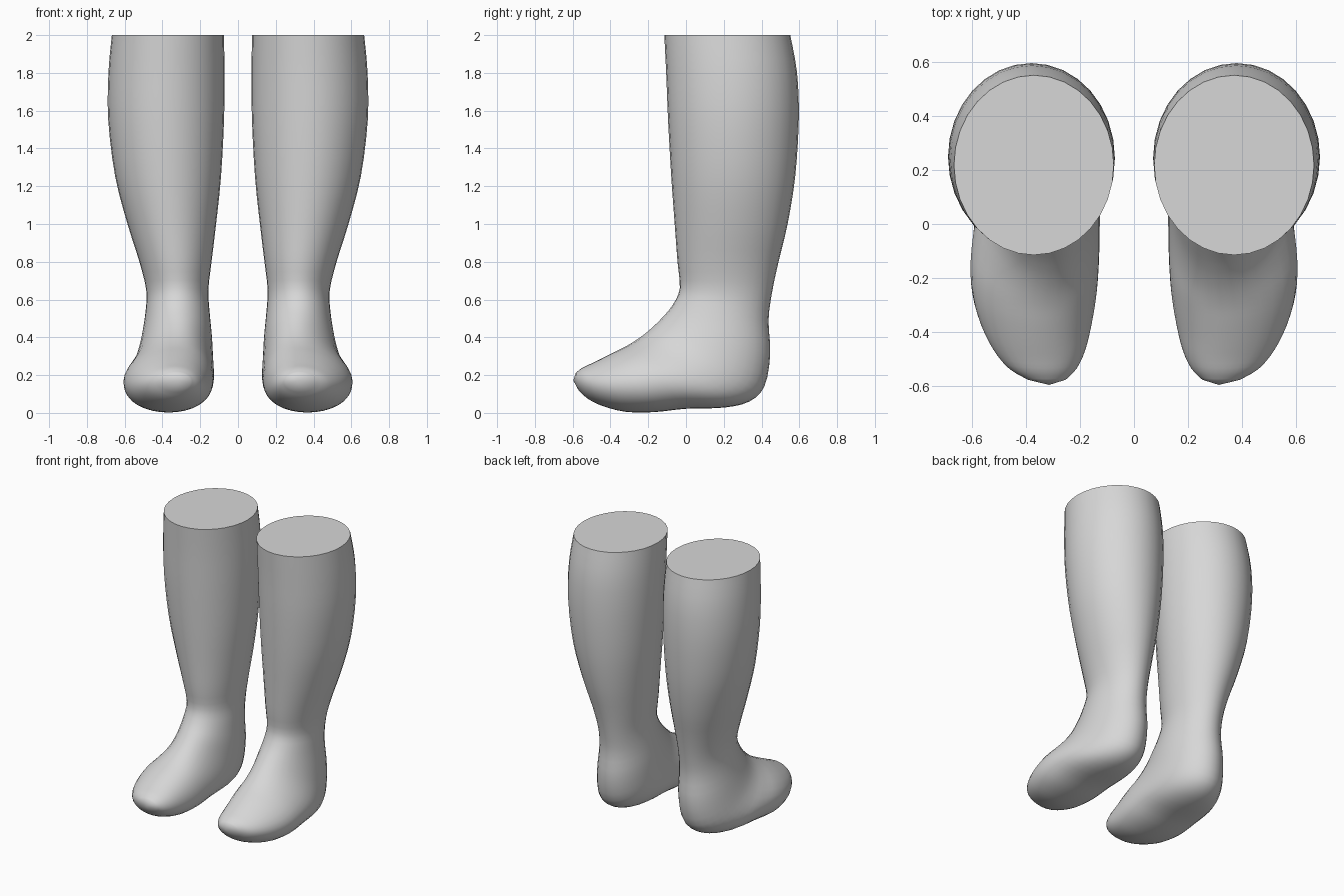
import bpy, bmesh, math
from mathutils import Vector

if "Cube" in bpy.data.objects:
    bpy.data.objects.remove(bpy.data.objects["Cube"])

SEG = 32    # points around each ring
STEPS = 3   # interpolated rings between stations

grey = bpy.data.materials.new("plain grey")
grey.diffuse_color = (0.68, 0.68, 0.68, 1)
grey.use_nodes = True
grey.node_tree.nodes["Principled BSDF"].inputs["Base Color"].default_value = grey.diffuse_color

# Stations from knee to toe: front y, z, back y, z, inner x, outer x
SHIN = [
    (-.115, 2.0, .552, 2.0, .075, .668),
    (-.105, 1.8, .588, 1.8, .071, .686),
    (-.095, 1.55, .597, 1.55, .074, .687),
    (-.078, 1.25, .578, 1.25, .090, .650),
    (-.060, 1.0, .538, 1.0, .116, .585),
    (-.045, .80, .490, .80, .140, .522),
    (-.033, .66, .456, .64, .157, .486),
    (-.070, .572, .437, .49, .150, .490),
]
FOOT = [
    (-.125, .505, .446, .31, .138, .510),
    (-.170, .460, .415, .14, .132, .535),
    (-.210, .425, .335, .06, .128, .562),
    (-.255, .391, .200, .028, .127, .590),
    (-.310, .357, .000, .022, .130, .606),
    (-.370, .327, -.170, .004, .139, .600),
    (-.440, .292, -.320, .006, .158, .567),
    (-.500, .262, -.440, .036, .181, .520),
    (-.550, .238, -.520, .075, .212, .465),
    (-.583, .212, -.570, .122, .252, .395),
]
# Add low-side bulge and instep ridge shift to each station
bulge = [0] * 8 + [.02, .04, .08, .11, .12, .12, .08, .04, .02, 0]
ridge = [0] * 8 + [.01, .02, .03, .04, .045, .04, .03, .02, .01, 0]
stations = [Vector(s + (b, r)) for s, b, r in zip(SHIN + FOOT, bulge, ridge)]


def smooth_path(pts):
    """Catmull-Rom interpolation of the stations."""
    out = []
    for i in range(len(pts) - 1):
        p0, p1 = pts[max(i - 1, 0)], pts[i]
        p2, p3 = pts[i + 1], pts[min(i + 2, len(pts) - 1)]
        for k in range(STEPS):
            t = k / STEPS
            out.append(.5 * (2 * p1 + (p2 - p0) * t
                             + (2 * p0 - 5 * p1 + 4 * p2 - p3) * t * t
                             + (3 * p1 - p0 - 3 * p2 + p3) * t ** 3))
    return out + [pts[-1]]


def ring_points(s, side):
    fy, fz, by, bz, xi, xo, low, shift = s
    pts = []
    for i in range(SEG):
        a = 2 * math.pi * i / SEG
        c, w = math.cos(a), math.sin(a)
        v = c - low * w * w                  # widest line sinks to the sole
        x = (xi + xo) / 2 + (xo - xi) / 2 * w - shift * max(0, c) ** 2
        y = (fy + by) / 2 + (fy - by) / 2 * v
        z = (fz + bz) / 2 + (fz - bz) / 2 * v
        pts.append((side * x, y, max(z, 0)))
    return pts


def build_leg(name, side):
    bm = bmesh.new()
    rings = [[bm.verts.new(p) for p in ring_points(s, side)]
             for s in smooth_path(stations)]
    for a, b in zip(rings, rings[1:]):
        for i in range(SEG):
            j = (i + 1) % SEG
            bm.faces.new((a[i], a[j], b[j], b[i]))
    # Flat knee cap
    bm.faces.new(rings[0])
    # Rounded toe tip
    tip = bm.verts.new((side * .315, -.597, .172))
    for i in range(SEG):
        bm.faces.new((rings[-1][i], rings[-1][(i + 1) % SEG], tip))
    bmesh.ops.recalc_face_normals(bm, faces=bm.faces)
    mesh = bpy.data.meshes.new(name)
    bm.to_mesh(mesh)
    bm.free()
    mesh.materials.append(grey)
    obj = bpy.data.objects.new(name, mesh)
    bpy.context.collection.objects.link(obj)
    bpy.context.view_layer.objects.active = obj
    obj.select_set(True)
    bpy.ops.object.shade_smooth_by_angle(angle=math.radians(50))
    obj.select_set(False)


build_leg("left_lower_leg", 1)
build_leg("right_lower_leg", -1)
